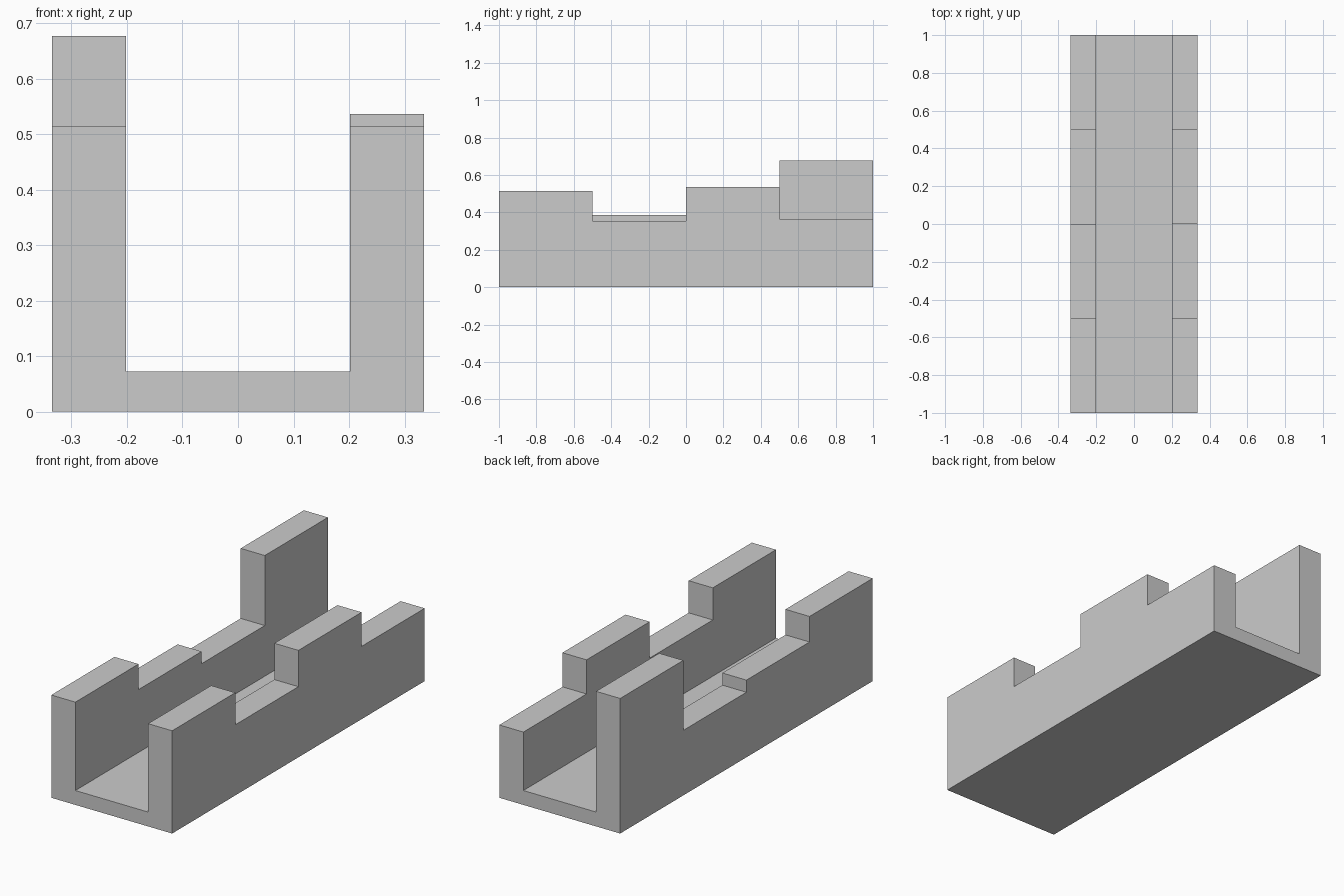
import bpy, bmesh

if "Cube" in bpy.data.objects:
    bpy.data.objects.remove(bpy.data.objects["Cube"])

HALF_W, INNER, FLOOR_H = 0.335, 0.2015, 0.072
LEFT_TOPS = [0.515, 0.387, 0.326, 0.677]   # front to back, 0.5 long each
RIGHT_TOPS = [0.515, 0.354, 0.536, 0.365]


def stepped_solid(name, x0, x1, tops):
    """Extrude a stepped side profile (y, z) from x0 to x1."""
    step = 2 / len(tops)
    profile = [(1, 0), (-1, 0)]
    for i, z in enumerate(tops):
        profile += [(-1 + i * step, z), (-1 + (i + 1) * step, z)]
    bm = bmesh.new()
    face = bm.faces.new([bm.verts.new((x0, y, z)) for y, z in profile])
    ext = bmesh.ops.extrude_face_region(bm, geom=[face])
    moved = [v for v in ext["geom"] if isinstance(v, bmesh.types.BMVert)]
    bmesh.ops.translate(bm, verts=moved, vec=(x1 - x0, 0, 0))
    bmesh.ops.recalc_face_normals(bm, faces=bm.faces)
    mesh = bpy.data.meshes.new(name)
    bm.to_mesh(mesh)
    bm.free()
    obj = bpy.data.objects.new(name, mesh)
    bpy.context.collection.objects.link(obj)
    return obj


# Channel floor and the two stepped side walls
channel = stepped_solid("stepped_channel", -HALF_W, HALF_W, [FLOOR_H])
walls = [stepped_solid("left_wall", -HALF_W, -INNER, LEFT_TOPS),
         stepped_solid("right_wall", INNER, HALF_W, RIGHT_TOPS)]

# Fuse the walls with the floor into one clean solid
bpy.context.view_layer.objects.active = channel
for wall in walls:
    mod = channel.modifiers.new("join_" + wall.name, "BOOLEAN")
    mod.operation, mod.solver, mod.object = "UNION", "EXACT", wall
    bpy.ops.object.modifier_apply(modifier=mod.name)
    bpy.data.objects.remove(wall)
